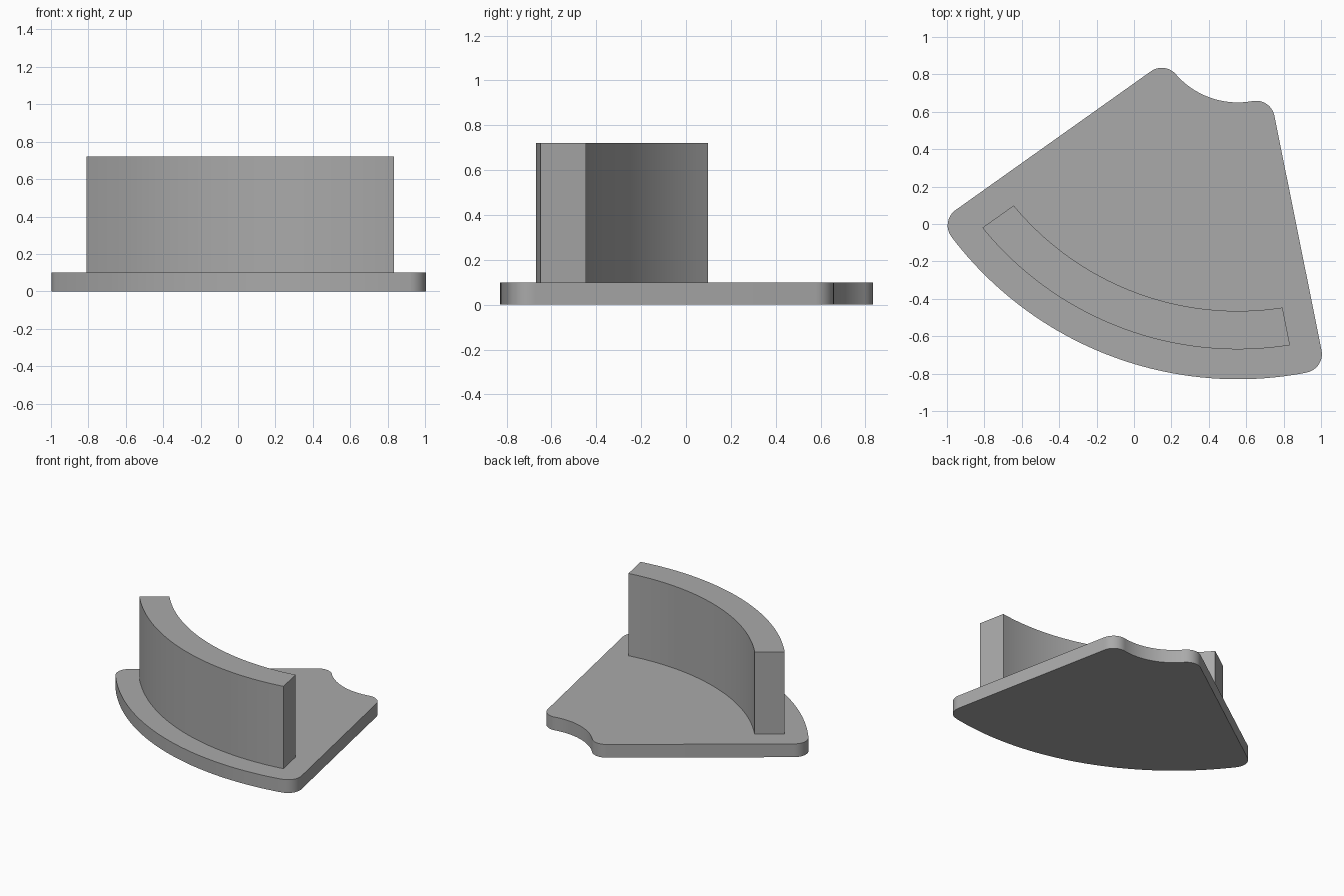
import bpy, bmesh, math
from mathutils import Vector

if "Cube" in bpy.data.objects:
    bpy.data.objects.remove(bpy.data.objects["Cube"], do_unlink=True)

grey = bpy.data.materials.new("plain grey")
grey.use_nodes = True
colour = (0.4, 0.4, 0.4, 1)
grey.diffuse_color = colour
grey.node_tree.nodes["Principled BSDF"].inputs["Base Color"].default_value = colour

CENTRE = Vector((0.555, 1.09))          # shared centre of all the arcs
LEFT_OUT = Vector((-0.579, 0.815))      # outward normals of the straight sides
RIGHT_OUT = Vector((0.98, 0.197))
LEFT_DIR = Vector((-0.815, -0.579))     # directions along the sides, away from the centre
RIGHT_DIR = Vector((0.197, -0.98))
SIDE_LEFT, SIDE_RIGHT = 0.046, 0.091    # distance of the sides from the centre
R_NOTCH, R_RIM = 0.44, 1.92
FILLET, MARGIN = 0.1, 0.16


def corner(normal, along, distance, radius):
    """Point where a side line meets an arc around the centre."""
    return CENTRE + normal * distance + along * math.sqrt(radius ** 2 - distance ** 2)


def arc(centre, start, end, radius, steps):
    """Points on the shorter arc from direction start to direction end."""
    a = math.atan2(start.y, start.x)
    turn = math.atan2(start.x * end.y - start.y * end.x, start.dot(end))
    return [centre + radius * Vector((math.cos(a + turn * i / steps),
                                      math.sin(a + turn * i / steps)))
            for i in range(steps + 1)]


def prism(name, outline, bottom, top):
    bm = bmesh.new()
    points = [p for i, p in enumerate(outline) if (p - outline[i - 1]).length > 1e-5]
    base = bm.faces.new([bm.verts.new((p.x, p.y, bottom)) for p in points])
    walls = bmesh.ops.extrude_face_region(bm, geom=[base], use_keep_orig=True)
    lifted = [v for v in walls["geom"] if isinstance(v, bmesh.types.BMVert)]
    bmesh.ops.translate(bm, verts=lifted, vec=(0, 0, top - bottom))
    bmesh.ops.recalc_face_normals(bm, faces=bm.faces)
    mesh = bpy.data.meshes.new(name)
    bm.to_mesh(mesh)
    bm.free()
    mesh.materials.append(grey)
    obj = bpy.data.objects.new(name, mesh)
    bpy.context.collection.objects.link(obj)
    bpy.ops.object.select_all(action="DESELECT")
    obj.select_set(True)
    bpy.context.view_layer.objects.active = obj
    bpy.ops.object.shade_smooth_by_angle(angle=math.radians(30))
    return obj


# Base plate: fan shape with rounded corners and a concave notch
sides = ((LEFT_OUT, LEFT_DIR, SIDE_LEFT - FILLET), (RIGHT_OUT, RIGHT_DIR, SIDE_RIGHT - FILLET))
rim_l, rim_r = [corner(*s, R_RIM - FILLET) for s in sides]
notch_l, notch_r = [corner(*s, R_NOTCH + FILLET) for s in sides]
plate = arc(rim_l, LEFT_OUT, rim_l - CENTRE, FILLET, 12)
plate += arc(CENTRE, rim_l - CENTRE, rim_r - CENTRE, R_RIM, 48)
plate += arc(rim_r, rim_r - CENTRE, RIGHT_OUT, FILLET, 12)
plate += arc(notch_r, RIGHT_OUT, CENTRE - notch_r, FILLET, 12)
plate += arc(CENTRE, notch_r - CENTRE, notch_l - CENTRE, R_NOTCH, 24)
plate += arc(notch_l, CENTRE - notch_l, LEFT_OUT, FILLET, 12)
prism("base_plate", plate, 0, 0.1)

# Curved wall: its ends run parallel to the plate sides
ends = ((LEFT_OUT, LEFT_DIR, SIDE_LEFT - MARGIN), (RIGHT_OUT, RIGHT_DIR, SIDE_RIGHT - MARGIN))
wall = []
for radius, order in ((R_RIM - MARGIN, ends), (1.555, ends[::-1])):
    start, end = [corner(*e, radius) - CENTRE for e in order]
    wall += arc(CENTRE, start, end, radius, 48)
prism("curved_wall", wall, 0.1, 0.722)
